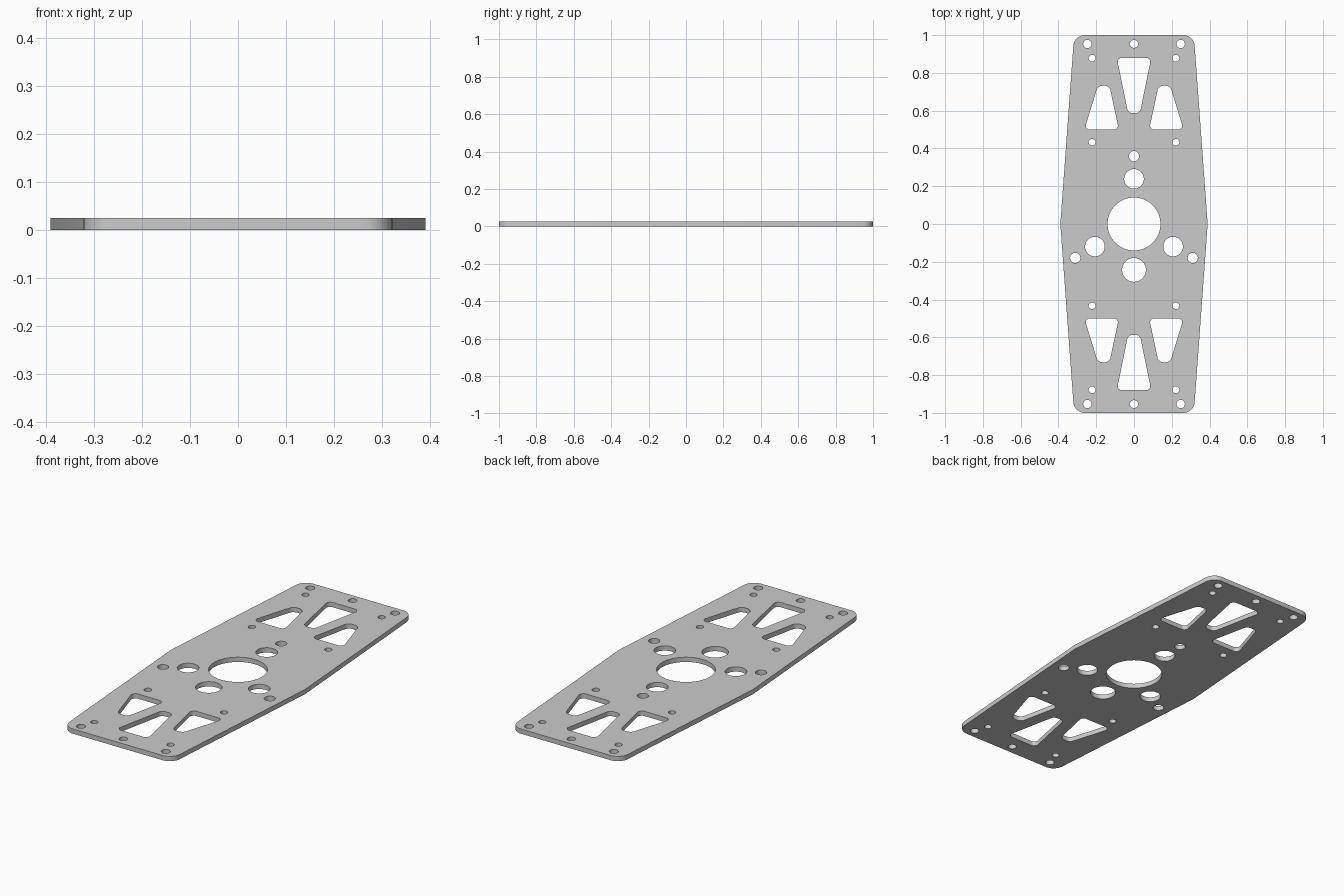
import bpy, bmesh, math
from mathutils import Vector

if "Cube" in bpy.data.objects:
    bpy.data.objects.remove(bpy.data.objects["Cube"])

THICK = 0.025


def circle(x, y, r, n=48):
    return [(x + r * math.cos(2 * math.pi * i / n), y + r * math.sin(2 * math.pi * i / n)) for i in range(n)]


def rounded(corners, steps=8):
    """Polygon from (x, y, radius) corners, each replaced by a tangent arc."""
    out = []
    for i, (x, y, r) in enumerate(corners):
        p = Vector((x, y))
        if r == 0:
            out.append((x, y))
            continue
        a = (Vector(corners[i - 1][:2]) - p).normalized()
        b = (Vector(corners[(i + 1) % len(corners)][:2]) - p).normalized()
        half = a.angle(b) / 2
        centre = p + (a + b).normalized() * (r / math.sin(half))
        start = p + a * (r / math.tan(half)) - centre
        end = p + b * (r / math.tan(half)) - centre
        for k in range(steps + 1):
            out.append(tuple(centre + start.lerp(end, k / steps).normalized() * r))
    return out


def flip(loop, sx, sy):
    return [(x * sx, y * sy) for x, y in loop]


# Outer edge
loops = [rounded([(0.39, 0, 0), (0.317, 1, 0.06), (-0.317, 1, 0.06),
                  (-0.39, 0, 0), (-0.317, -1, 0.06), (0.317, -1, 0.06)])]

# Centre bore, large lower hole
loops += [circle(0, 0, 0.14, 96), circle(0, -0.243, 0.063)]

# Three pairs of holes spaced evenly round the bore
for deg in (90, 210, 330):
    c, s = math.cos(math.radians(deg)), math.sin(math.radians(deg))
    loops += [circle(0.239 * c, 0.239 * s, 0.052), circle(0.359 * c, 0.359 * s, 0.027)]

# Slots and small holes at both ends
mid_slot = rounded([(0.091, 0.88, 0.022), (-0.091, 0.88, 0.022),
                    (-0.031, 0.587, 0.026), (0.031, 0.587, 0.026)])
side_slot = rounded([(0.263, 0.499, 0.022), (0.191, 0.732, 0.03),
                     (0.13, 0.732, 0.03), (0.08, 0.499, 0.022)])
for sy in (1, -1):
    loops += [flip(mid_slot, 1, sy), circle(0, 0.953 * sy, 0.021)]
    for sx in (1, -1):
        loops += [flip(side_slot, sx, sy),
                  circle(0.247 * sx, 0.953 * sy, 0.022),
                  circle(0.222 * sx, 0.878 * sy, 0.018),
                  circle(0.222 * sx, 0.433 * sy, 0.018)]

# Flat plate cut from all the loops
curve = bpy.data.curves.new("mounting_plate", 'CURVE')
curve.dimensions = '2D'
curve.fill_mode = 'BOTH'
curve.extrude = THICK / 2
for loop in loops:
    sp = curve.splines.new('POLY')
    sp.points.add(len(loop) - 1)
    for pt, (x, y) in zip(sp.points, loop):
        pt.co = (x, y, 0, 1)
    sp.use_cyclic_u = True
plate = bpy.data.objects.new("mounting_plate", curve)
bpy.context.collection.objects.link(plate)
plate.location.z = THICK / 2
bpy.context.view_layer.objects.active = plate
plate.select_set(True)
bpy.ops.object.convert(target='MESH')
plate = bpy.context.object

# Weld the faces and walls into one solid
bm = bmesh.new()
bm.from_mesh(plate.data)
bmesh.ops.remove_doubles(bm, verts=bm.verts, dist=1e-5)
bmesh.ops.recalc_face_normals(bm, faces=bm.faces)
bm.to_mesh(plate.data)
bm.free()
bpy.ops.object.shade_smooth_by_angle(angle=math.radians(30))
